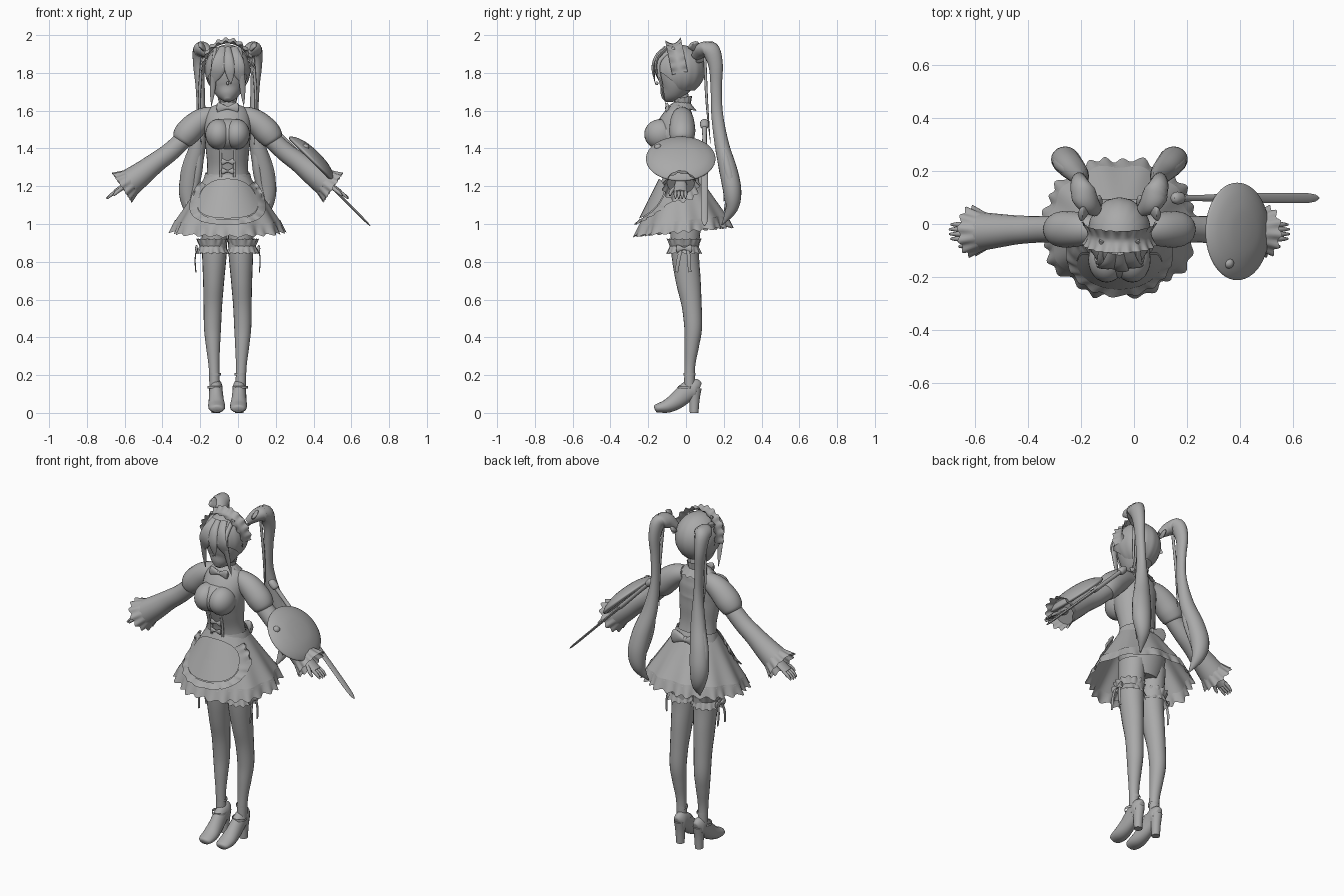
import bpy, math
from math import sin, cos, pi, tau, sqrt
from mathutils import Vector as V

if "Cube" in bpy.data.objects:
    bpy.data.objects.remove(bpy.data.objects["Cube"])

X0 = -0.055  # body centre line
SIDES = ((-1, "right"), (1, "left"))
grey = bpy.data.materials.new("clay_grey")
grey.use_nodes = True
grey.diffuse_color = (0.4, 0.4, 0.4, 1)
for node in grey.node_tree.nodes:
    if node.type == "BSDF_PRINCIPLED":
        node.inputs["Base Color"].default_value = (0.4, 0.4, 0.4, 1)


def make(name, verts, faces):
    me = bpy.data.meshes.new(name)
    me.from_pydata(verts, [], faces)
    me.materials.append(grey)
    me.polygons.foreach_set("use_smooth", [True] * len(faces))
    me.set_sharp_from_angle(angle=math.radians(50))
    ob = bpy.data.objects.new(name, me)
    bpy.context.collection.objects.link(ob)
    return ob


def surf(name, f, nu, nv, closed=True):
    """Grid surface of f(u, v), with u and v from 0 to 1."""
    cols = nu if closed else nu + 1
    verts = [f(i / nu, j / nv) for j in range(nv + 1) for i in range(cols)]
    faces = [(j * cols + i, j * cols + (i + 1) % cols,
              (j + 1) * cols + (i + 1) % cols, (j + 1) * cols + i)
             for j in range(nv) for i in range(nu)]
    return make(name, verts, faces)


def smooth_path(pts, sub=5):
    """Catmull-Rom through tuples of any length."""
    out = []
    for i in range(len(pts) - 1):
        a, b, c, d = (pts[max(0, min(len(pts) - 1, i + k))] for k in (-1, 0, 1, 2))
        for s in range(sub):
            t = s / sub
            out.append([0.5 * (2 * q + (r - p) * t + (2*p - 5*q + 4*r - w) * t*t
                               + (3*q - p - 3*r + w) * t**3)
                        for p, q, r, w in zip(a, b, c, d)])
    return out + [list(pts[-1])]


def sweep(name, pts, ref=(0, 1, 0), sides=20, sub=5):
    """Elliptical tube; each point is x, y, z, radius along ref, other radius."""
    path = smooth_path([p if len(p) == 5 else (*p, p[3]) for p in pts], sub)
    P = [V(p[:3]) for p in path]
    verts, n = [], len(P)
    for i, p in enumerate(P):
        t = (P[min(i + 1, n - 1)] - P[max(i - 1, 0)]).normalized()
        a = V(ref) - t * t.dot(V(ref))
        a.normalize()
        b = t.cross(a)
        ra, rb = (max(r, 0.0008) for r in path[i][3:])
        verts += [p + a * ra * cos(tau * k / sides) + b * rb * sin(tau * k / sides)
                  for k in range(sides)]
    faces = [(j * sides + k, j * sides + (k + 1) % sides,
              (j + 1) * sides + (k + 1) % sides, (j + 1) * sides + k)
             for j in range(n - 1) for k in range(sides)]
    faces += [tuple(reversed(range(sides))), tuple(range((n - 1) * sides, n * sides))]
    return make(name, verts, faces)


def ball(name, c, r):
    return surf(name, lambda u, v: V(c) + V((r[0] * cos(tau*u) * sin(pi*v),
                r[1] * sin(tau*u) * sin(pi*v), r[2] * cos(pi*v))), 24, 14)


def frill(name, c0, c1, r0, r1, waves, amp, ref=(0, 1, 0)):
    """Pleated ring flaring from ellipse r0 at c0 to ellipse r1 at c1."""
    c0, c1 = V(c0), V(c1)
    t = (c1 - c0).normalized()
    a = (V(ref) - t * t.dot(V(ref))).normalized()
    b = t.cross(a)

    def f(u, v):
        w = v * amp * sin(tau * waves * u)
        ra, rb = (r0[k] + (r1[k] - r0[k]) * v + w for k in (0, 1))
        return c0.lerp(c1, v) + a * ra * cos(tau*u) + b * rb * sin(tau*u) + t * w * 0.5
    return surf(name, f, waves * 6, 4)


def bow(name, c, size, d=(1, 0, 0), up=(0, 0, 1), tails=True):
    c, d, up = V(c), V(d).normalized(), V(up)
    for s in (-1, 1):
        prof = ((0, .12), (.4, .32), (.8, .5), (1, .42), (1.06, .1))
        sweep(name + "_loop", [(*(c + d * s * size * k), size * r, size * .18)
                               for k, r in prof], up, 12, 3)
        if tails:
            sweep(name + "_tail", [(*(c + d * s * size * k * .5 - up * size * k * 1.3),
                  size * (.08 + .1 * k), size * .06) for k in (0, .5, 1)], d, 8, 3)
    ball(name + "_knot", c, (size * .2,) * 3)


# Torso with neck, and bust
torso = ((.97, .1, 0, .08), (1.1, .14, 0, .11), (1.2, .122, -.02, .09),
         (1.3, .108, -.035, .08), (1.4, .116, -.05, .095), (1.48, .122, -.06, .105),
         (1.56, .12, -.04, .085), (1.61, .095, -.02, .055), (1.635, .04, -.015, .038),
         (1.72, .035, -.03, .035))
sweep("torso", [(X0, y, z, ry, rx) for z, rx, y, ry in torso], sides=32)
ball("bust_bodice", (X0, -.1, 1.475), (.115, .105, .088))
for s, side in SIDES:
    ball(side + "_bust", (X0 + s * .048, -.135, 1.475), (.07, .086, .08))
frill("waistband", (X0, -.025, 1.27), (X0, -.02, 1.22), (.09, .118), (.108, .132), 8, .002)
frill("collar_frill", (X0, -.015, 1.645), (X0, -.02, 1.612), (.04, .042), (.075, .085), 12, .005)
frill("neck_frill", (X0, -.015, 1.63), (X0, -.02, 1.67), (.04, .042), (.05, .05), 12, .004)
bow("neck_bow", (X0, -.1, 1.615), .055)
for z in (1.38, 1.33, 1.28):
    bow("corset_bow", (X0, -.13, z), .032, tails=False)
for s in (-1, 1):
    sweep("corset_edge", [(X0 + s * .036, y, z, .007) for y, z in
                          ((-.14, 1.41), (-.122, 1.33), (-.115, 1.25))], sides=8)
bow("back_sash_bow", (X0, .08, 1.24), .085)


# Skirt with broad folds and a lower front hem
def skirt_r(z):
    t = (1.26 - z) / .26
    return .112 + .168 * t, .09 + .155 * t


def skirt_pt(u, v):
    a = tau * u
    z = 1.26 - v * (.25 - .025 * sin(a))
    rx, ry = skirt_r(z)
    k = 1 + .035 * v * cos(10 * a)
    return V((X0 + rx * k * cos(a), -.025 * (1 - v) + ry * k * sin(a), z))


def hem_pt(u, v):
    p = skirt_pt(u, 1)
    w = sin(tau * 26 * u + .6 * sin(tau * 7 * u))
    out = V((cos(tau * u), sin(tau * u), 0))
    return p + out * (.026 * v - .004 + .009 * v * w) - V((0, 0, v * (.06 + .006 * w) - .01))


surf("skirt", skirt_pt, 120, 10)
surf("skirt_hem_frill", hem_pt, 208, 4)


# Apron lying on the front of the skirt
def on_skirt(dx, z, lift):
    rx, ry = skirt_r(z)
    k = sqrt(max(.05, 1 - (dx / rx) ** 2))
    return V((X0 + dx, -.025 * max(0, (z - 1) / .26) - ry * k - lift, z))


def rounded(a):
    return (math.copysign(abs(cos(a)) ** .8, cos(a)), math.copysign(abs(sin(a)) ** .8, sin(a)))


def apron_pt(u, v):
    x, z = rounded(tau * u)
    return on_skirt((.155 - .03 * z) * v * x, 1.135 + .105 * v * z, .018)


def apron_frill_pt(u, v):
    x, z = rounded(pi * (1 - .2 + 1.4 * u))
    k = 1 + .26 * v
    return on_skirt((.155 - .03 * z) * k * x, 1.135 + .11 * k * z,
                    .014 + .012 * v + .006 * v * sin(tau * 15 * u))


surf("apron", apron_pt, 40, 8)
surf("apron_frill", apron_frill_pt, 105, 4, False)

# Legs, garters, shoes, sleeves and hands
for s, side in SIDES:
    def at(pts):
        return [(X0 + s * p[0], *p[1:]) for p in pts]
    sweep(side + "_leg", at(((.07, 0, 1.05, .085, .07), (.07, -.005, .86, .074, .066),
          (.074, .012, .7, .066, .056), (.078, .03, .57, .053, .049), (.08, .038, .45, .047, .045),
          (.077, .03, .35, .038, .037), (.072, .02, .24, .028, .028), (.068, .018, .1, .03, .028))))
    g = X0 + s * .08
    frill(side + "_garter_top", (g, -.01, .88), (g, -.01, .92), (.075, .068), (.088, .083), 14, .005)
    frill(side + "_garter_frill", (g, -.01, .885), (g, -.01, .845), (.075, .068), (.09, .086), 14, .006)
    bow(side + "_garter_bow", (X0 + s * .165, -.01, .87), .04, (0, 1, 0), tails=False)
    for y in (-.025, .01):
        sweep(side + "_garter_ribbon", at(((.165, y, .87, .008, .003), (.172, y * 1.6, .81, .01, .003),
              (.168, y * 2, .745, .008, .003))), sides=8)
    sweep(side + "_shoe", at(((.062, .07, .125, .018, .03), (.062, .05, .13, .034, .052),
          (.062, .01, .115, .036, .052), (.06, -.045, .068, .04, .046), (.058, -.095, .038, .045, .037),
          (.057, -.14, .027, .042, .026), (.057, -.16, .024, .032, .02), (.057, -.167, .022, .014, .01))),
          (1, 0, 0))
    sweep(side + "_shoe_heel", at(((.062, .045, .13, .038, .032), (.062, .044, .07, .028, .026),
          (.062, .043, 0, .023, .023))))
    for z, y, r in ((.205, .019, .031), (.135, -.002, .04)):
        frill(side + "_ankle_strap", (X0 + s * .067, y, z - .007), (X0 + s * .067, y, z + .007),
              (r, r), (r, r), 8, 0)
    sweep(side + "_puff_sleeve", at(((.07, -.02, 1.578, .045), (.12, -.02, 1.56, .058),
          (.165, -.02, 1.53, .066), (.21, -.02, 1.486, .069), (.238, -.02, 1.45, .06),
          (.248, -.02, 1.436, .045))))
    sweep(side + "_sleeve", at(((.2, -.02, 1.48, .048), (.3, -.02, 1.385, .05),
          (.38, -.022, 1.325, .054), (.45, -.025, 1.27, .063), (.52, -.028, 1.218, .073))))
    frill(side + "_cuff_frill", (X0 + s * .5, -.028, 1.232), (X0 + s * .558, -.028, 1.193),
          (.066, .066), (.094, .09), 12, .007)
    sweep(side + "_palm", at(((.5, -.028, 1.235, .025), (.55, -.028, 1.2, .034, .016),
          (.595, -.03, 1.168, .034, .014))), sides=12)
    for k in range(4):
        y = -.056 + .018 * k
        sweep(side + "_finger", at(((.585, y, 1.175, .009), (.615, y, 1.155, .009),
              (.645 - .006 * abs(k - 1.5), y, 1.135, .004))), sides=8)
    sweep(side + "_thumb", at(((.55, -.055, 1.195, .01), (.585, -.08, 1.17, .01),
          (.605, -.085, 1.15, .005))), sides=8)

# Head
head = ((1.655, .015, -.115, .015), (1.675, .045, -.1, .045), (1.71, .077, -.075, .075),
        (1.76, .1, -.055, .1), (1.83, .11, -.04, .115), (1.9, .09, -.035, .095), (1.935, .04, -.035, .04))
sweep("head", [(X0, y, z, ry, rx) for z, rx, y, ry in head], sides=32)
ball("nose", (X0, -.155, 1.745), (.007, .009, .01))

HC, HR = V((X0, -.038, 1.815)), (.12, .138, .135)


def hair_pt(u, v):
    a = tau * u
    front = max(0, -sin(a)) ** .6
    th = v * (2.5 - 1.05 * front)
    r = 1 + .008 * v * cos(16 * a)
    return HC + V((HR[0] * r * sin(th) * cos(a), HR[1] * r * sin(th) * sin(a), HR[2] * cos(th)))


surf("hair_cap", hair_pt, 96, 18)


# Broad pointed fringe and long side locks framing the face
def lock(x0, x1, tip, w):
    pts = []
    for k in range(6):
        t = k / 5
        x, z = x0 + (x1 - x0) * t, 1.93 + (tip - 1.93) * t
        q = 1 - (x / HR[0]) ** 2 - (max(z, 1.8) - HC.z) ** 2 / HR[2] ** 2
        y = HC.y - HR[1] * sqrt(max(.03, q)) + max(0, 1.8 - z) * .15
        pts.append((X0 + x, y + .002, z, .013 * (1 - t * t), w * (1 - t ** 2.2) * (.5 + t)))
    sweep("fringe_lock", pts, sides=12)


for x0, x1, tip, w in ((-.02, -.072, 1.745, .05), (0, .018, 1.74, .035), (.03, .075, 1.745, .048),
                       (.065, .086, 1.62, .022), (-.065, -.086, 1.62, .022)):
    lock(x0, x1, tip, w)


# Frilled headdress arching over the hair
def band_pt(u, v):
    a = (u - .5) * 3.4
    w = 2 * v - 1
    up, back = V((0, -.2, .98)), V((0, .98, .2))
    r = .14 + abs(w) ** 1.5 * (.02 + .006 * sin(tau * 11 * u))
    return V((X0, -.036, 1.818)) + (V((.86 * sin(a), 0, 0)) + up * cos(a)) * r + back * w * .042


surf("headdress_frill", band_pt, 88, 8, False)

# Long twin tails with bows
for s, side in SIDES:
    tail = ((.085, .05, 1.885, .025), (.12, .085, 1.92, .046), (.145, .13, 1.92, .048),
            (.152, .157, 1.84, .038), (.145, .16, 1.72, .03), (.142, .165, 1.58, .031),
            (.158, .19, 1.42, .038), (.19, .225, 1.28, .048), (.205, .245, 1.17, .048),
            (.195, .24, 1.08, .033), (.17, .19, .995, .002))
    sweep(side + "_tail", [(X0 + s * x, y, z, r, r * (.8 if z > 1.5 else 1.1))
                           for x, y, z, r in tail])
    for dx, dy, tip in ((.025, .0, 1.06), (-.03, -.02, 1.12)):
        sweep(side + "_tail_strand", [(X0 + s * x, y, z, r) for x, y, z, r in
              ((.145, .17, 1.5, .015), (.185 + dx, .215 + dy, 1.32, .026),
               (.205 + dx, .235 + dy, 1.2, .022), (.2 + dx * .2, .2, tip, .001))], sides=12)
    sweep(side + "_wispy_strand", [(X0 + s * .135, .1, 1.88, .008), (X0 + s * .15, .11, 1.65, .007),
          (X0 + s * .14, .13, 1.42, .001)], sides=8)
    bow(side + "_tail_bow", (X0 + s * .11, .06, 1.91), .062, (s * .5, -.35, .6), (0, .8, .5), False)

# Oval tray held on the left arm
c, n = V((.39, -.028, 1.345)), V((.7, 0, .714))
sweep("oval_tray", [(*(c + n * h), .184 * k, .166 * k) for h, k in
      ((-.012, .9), (-.006, .98), (0, 1), (.008, .97), (.026, .8), (.042, .5), (.048, .2), (.049, .005))],
      sides=48, sub=3)
ball("tray_knob", (.357, -.148, 1.405), (.02, .02, .02))

# Slim blade slung behind the left arm
a, b = V((.145, .098, 1.55)), V((.7, .098, .99))
for part, prof in (("blade_pommel", ((0, .012, .01), (.02, .023, .02), (.06, .022, .02), (.075, .012, .01))),
                   ("blade_handle", ((.06, .013, .012), (.2, .012, .011), (.36, .017, .013), (.4, .019, .012))),
                   ("blade", ((.38, .019, .009), (.6, .019, .007), (.93, .018, .006), (1, .001, .001)))):
    sweep(part, [(*a.lerp(b, t), ry, rt) for t, ry, rt in prof], sides=12, sub=3)
